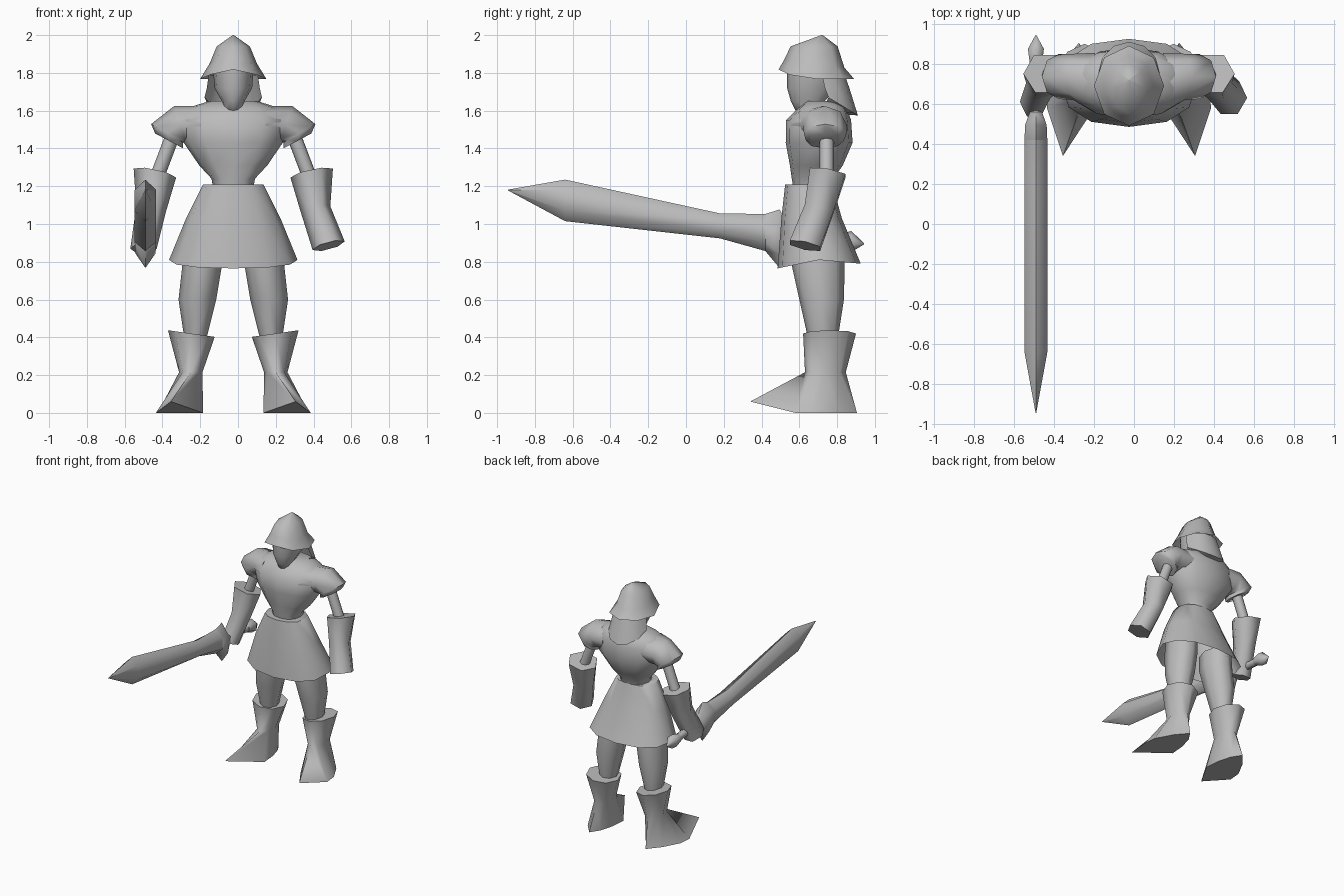
import bpy, bmesh, math
from mathutils import Vector, Euler

if "Cube" in bpy.data.objects:
    bpy.data.objects.remove(bpy.data.objects["Cube"], do_unlink=True)

C = -0.025          # x of the figure's centre line

grey = bpy.data.materials.new("plain grey")
grey.use_nodes = True
grey.diffuse_color = (0.5, 0.5, 0.5, 1)
bsdf = next(n for n in grey.node_tree.nodes if n.type == 'BSDF_PRINCIPLED')
bsdf.inputs["Base Color"].default_value = (0.5, 0.5, 0.5, 1)


def ring(x, y, z, rx, ry, ty=0, tx=0, n=8, p=1.0, phase=0):
    """Tilted ellipse of n points; p below 1 makes it boxier."""
    rot = Euler((math.radians(tx), math.radians(ty), 0)).to_matrix()
    pts = []
    for i in range(n):
        a = math.radians(phase) + 2 * math.pi * i / n
        c, s = math.cos(a), math.sin(a)
        c = math.copysign(abs(c) ** p, c) if abs(c) > 1e-6 else 0
        s = math.copysign(abs(s) ** p, s) if abs(s) > 1e-6 else 0
        pts.append(Vector((x, y, z)) + rot @ Vector((rx * c, ry * s, 0)))
    return pts


def loft(name, rings, side=1, cap=(True, True), closed=True, angle=66):
    """Skin a list of rings; side=-1 mirrors the part, x is measured from C."""
    bm = bmesh.new()
    vs = [[bm.verts.new((C + side * v.x, v.y, v.z)) for v in r] for r in rings]
    n = len(rings[0])
    for a, b in zip(vs, vs[1:]):
        for i in range(n if closed else n - 1):
            j = (i + 1) % n
            bm.faces.new((a[i], a[j], b[j], b[i]))
    if cap[0]:
        bm.faces.new(vs[0])
    if cap[1]:
        bm.faces.new(vs[-1])
    bmesh.ops.recalc_face_normals(bm, faces=bm.faces)
    me = bpy.data.meshes.new(name)
    bm.to_mesh(me)
    bm.free()
    me.materials.append(grey)
    ob = bpy.data.objects.new(name, me)
    bpy.context.collection.objects.link(ob)
    bpy.ops.object.select_all(action='DESELECT')
    ob.select_set(True)
    bpy.context.view_layer.objects.active = ob
    bpy.ops.object.shade_smooth_by_angle(angle=math.radians(angle))
    return ob


# Helmet with a peaked brim, open underneath
brim = ring(0, .69, 1.768, .175, .20)
brim[6].z += .05
brim[5].z += .022
brim[7].z += .022
loft("helmet", [brim, ring(0, .68, 1.85, .125, .16, tx=-8),
                ring(0, .678, 1.94, .088, .125), ring(0, .72, 2.0, .003, .003)],
     cap=(False, True))

# Head
loft("head", [ring(0, .66, 1.58, .045, .07, n=12), ring(0, .645, 1.65, .06, .09, n=12),
              ring(0, .665, 1.72, .10, .13, n=12), ring(0, .68, 1.84, .108, .145, n=12)])

# Neck guard hanging from the back of the helmet, tucked into the collar
arc = [math.pi * i / 6 for i in range(7)]
loft("neck_guard", [
    [Vector((rx * math.cos(a), y + ry * math.sin(a), z - dip * math.sin(a))) for a in arc]
    for rx, y, ry, z, dip in ((.13, .72, .12, 1.79, 0), (.14, .735, .13, 1.72, 0),
                              (.152, .755, .155, 1.67, .095),
                              (.12, .74, .09, 1.64, .06))],
     cap=(False, False), closed=False)

# Torso, narrow at the waist
loft("torso", [ring(0, y, z, rx, ry, n=12, p=.85) for y, z, rx, ry in (
    (.67, 1.18, .105, .10), (.67, 1.24, .115, .11), (.69, 1.31, .18, .14),
    (.705, 1.43, .262, .177), (.702, 1.55, .285, .172), (.722, 1.615, .24, .128),
    (.725, 1.65, .13, .09))])

# Skirt with an open, dipping hem
hem = ring(0, .705, .81, .34, .22, n=12, p=.85)
for v in hem:
    v.z -= .045 * max(0, (.705 - v.y) / .22) + .02 * max(0, (v.y - .705) / .22)
loft("skirt", [ring(0, .65, 1.21, .16, .125, n=12, p=.85),
               ring(0, .665, 1.03, .25, .16, n=12, p=.85), hem], cap=(True, False))

for s, label in ((1, "left"), (-1, "right")):
    # Puffed shoulder, tapering outward
    loft(label + "_shoulder", [
        ring(.17, .705, 1.525, .10, .15, ty=-90),
        ring(.28, .735, 1.525, .105, .115, ty=-72),
        ring(.35, .737, 1.48, .098, .113, ty=-30),
        ring(.34, .735, 1.44, .083, .10, ty=-28)], s)

    # Bare upper arm
    loft(label + "_arm", [ring(.32, .745, 1.47, .038, .038, ty=-25),
                          ring(.43, .745, 1.18, .038, .038, ty=-20)], s)

    # Flared gauntlet, ending in the hand
    if s == 1:
        hand = ring(.505, .63, .885, .088, .095, ty=-15, tx=-12, n=6)
    else:
        hand = ring(.475, .61, .87, .07, .09, tx=-20, n=6)
    loft(label + "_gauntlet", [
        ring(.415, .75, 1.27, .115, .11, ty=-12, tx=-10, n=6),
        ring(.435, .705, 1.08, .08, .09, ty=-10, tx=-12, n=6), hand], s)

    # Leg
    loft(label + "_leg", [ring(.16, .70, .90, .10, .14), ring(.165, .70, .78, .105, .14),
                          ring(.19, .718, .60, .10, .118),
                          ring(.20, .725, .40, .06, .08)], s)

    # Boot with a flared cuff and long pointed toe
    sole = [Vector(v) for v in (
        (.40, .68, 0), (.33, .81, 0), (.25, .905, 0), (.20, .83, 0), (.17, .72, 0),
        (.16, .60, 0), (.33, .34, .06), (.41, .58, 0))]
    loft(label + "_boot", [
        ring(.222, .76, .42, .125, .14, ty=-8),
        ring(.225, .738, .215, .062, .108), sole], s)

# Sword, lying along y and dipping toward the pommel
SX = -.49 - C


def sword_part(name, sections):
    """Loft hexagonal sections given as y, z, half width, half height."""
    loft(name, [ring(SX, y, z, rx, rz, tx=90, n=6, phase=90)
                for y, z, rx, rz in sections])


sword_part("sword_blade", (
    (-.943, 1.18, .002, .002), (-.64, 1.125, .066, .11), (.18, .99, .066, .066),
    (.42, .955, .066, .098)))
sword_part("sword_guard", (
    (.42, .955, .066, .098), (.495, .922, .062, .155), (.56, .93, .035, .04)))
sword_part("sword_grip", ((.54, .935, .03, .03), (.84, .908, .03, .03)))
sword_part("sword_pommel", (
    (.80, .912, .035, .03), (.875, .907, .046, .056), (.943, .895, .003, .003)))
